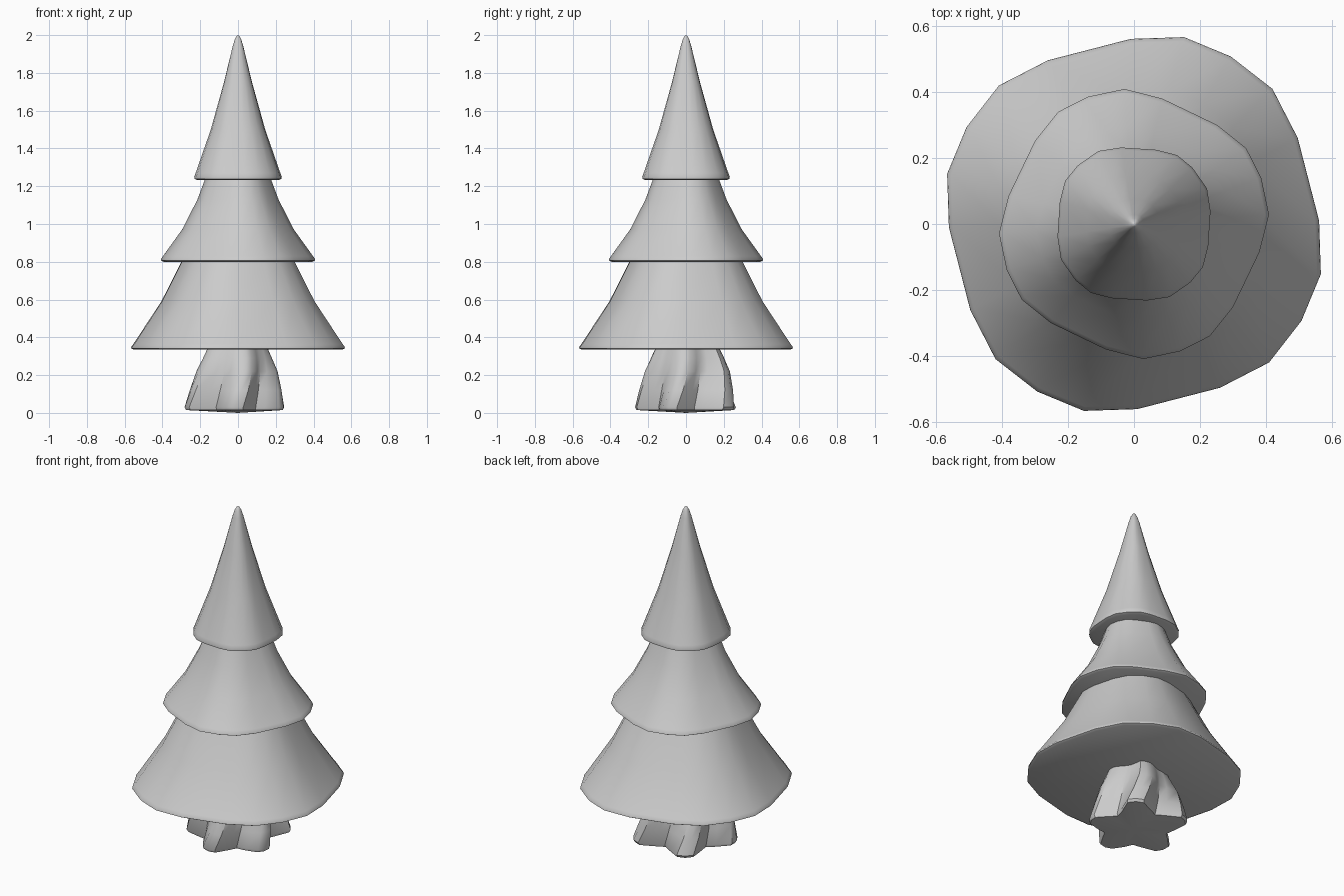
import bpy, bmesh
from math import radians, cos, sin

if "Cube" in bpy.data.objects:
    bpy.data.objects.remove(bpy.data.objects["Cube"])


def loft(name, rings, bottom=None, tip=None, angle=40):
    """Skin a stack of equal-length point rings and close both ends."""
    bm = bmesh.new()
    loops = [[bm.verts.new(p) for p in ring] for ring in rings]
    n = len(loops[0])
    for a, b in zip(loops, loops[1:]):
        for i in range(n):
            j = (i + 1) % n
            bm.faces.new((a[i], a[j], b[j], b[i]))
    for loop, z in ((loops[0], bottom), (loops[-1], tip)):
        if z is None:
            bm.faces.new(loop)
        else:
            c = bm.verts.new((0, 0, z))
            for i in range(n):
                bm.faces.new((loop[i], loop[(i + 1) % n], c))
    bmesh.ops.recalc_face_normals(bm, faces=bm.faces)
    mesh = bpy.data.meshes.new(name)
    bm.to_mesh(mesh)
    bm.free()
    ob = bpy.data.objects.new(name, mesh)
    bpy.context.collection.objects.link(ob)
    bpy.ops.object.select_all(action='DESELECT')
    ob.select_set(True)
    bpy.context.view_layer.objects.active = ob
    bpy.ops.object.shade_smooth_by_angle(angle=radians(angle))
    return ob


def tier(name, corner, profile, tip=None):
    """Foliage skirt: soft four-cornered outline scaled along a (radius, z) profile."""
    outline = [(radians(a + 90 * k), f) for k in range(4) for a, f in corner]
    rings = [[(r * f * cos(a), r * f * sin(a), z) for a, f in outline] for r, z in profile]
    return loft(name, rings, tip=tip)


# Foliage tiers
tier("lower_foliage",
     [(75, 1), (91, .957), (117.7, .956), (134.3, 1), (150, 1)],
     [(.572, .335), (.586, .342), (.584, .352), (.573, .365), (.42, .59), (.305, .81)])
tier("middle_foliage",
     [(94, 1), (110, 1), (124, 1), (140, .955), (167.4, .95)],
     [(.396, .80), (.410, .807), (.407, .818), (.398, .83), (.297, .97), (.215, 1.13), (.172, 1.245)])
tier("upper_foliage",
     [(99.5, .955), (116, 1), (134, 1), (148, 1), (163, .955)],
     [(.228, 1.232), (.245, 1.239), (.246, 1.25), (.238, 1.27), (.153, 1.5), (.079, 1.75),
      (.030, 1.94), (.018, 1.978), (.008, 1.995)], tip=2.0)

# Trunk: twisted five-lobed star, flared at the foot, rounder at the top
tips = [(52, .30), (124, .30), (196, .294), (267, .27), (340, .257)]
rings = []
for z, k, star, twist in [(.015, .97, 1, 0), (.03, 1, 1, 0), (.12, .92, .9, 7),
                          (.22, .82, .75, 14), (.29, .70, .55, 17), (.36, .58, .4, 18)]:
    ring = []
    for i, (a, r) in enumerate(tips):
        for da, f in ((-9, .97), (0, 1), (9, .97), (24, .74), (36, .64), (48, .74)):
            t = radians(a + da + twist)
            q = r * k * (1 - star * (1 - f))
            ring.append((q * cos(t), q * sin(t), z))
    rings.append(ring)
loft("trunk", rings, bottom=0.0)
